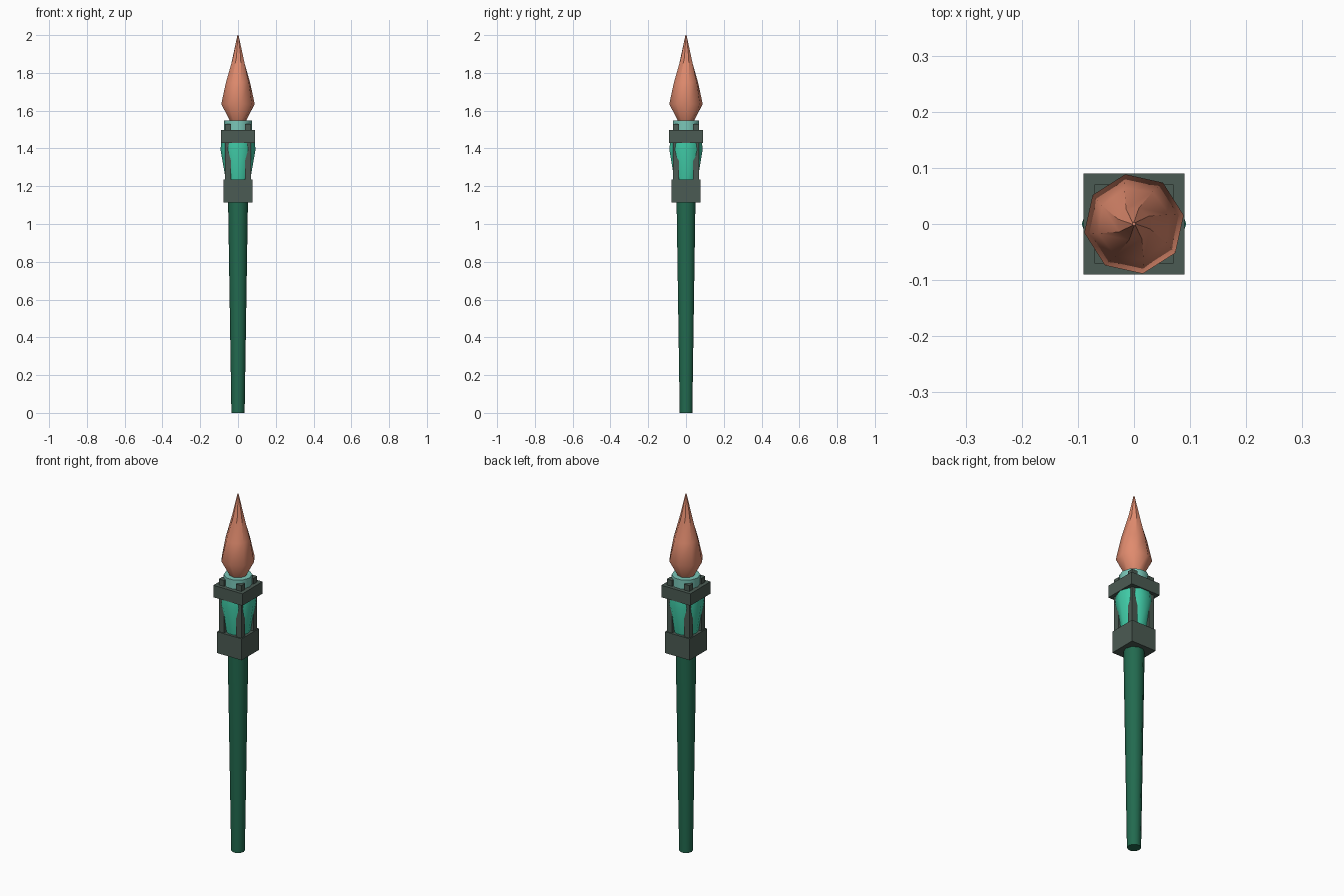
import bpy, bmesh, math

if "Cube" in bpy.data.objects:
    bpy.data.objects.remove(bpy.data.objects["Cube"])


def material(name, rgb):
    # sRGB 0-255 to linear flat colour
    m = bpy.data.materials.new(name)
    m.diffuse_color = [((c / 255 + 0.055) / 1.055) ** 2.4 for c in rgb] + [1]
    m.use_nodes = True
    m.node_tree.nodes["Principled BSDF"].inputs["Base Color"].default_value = m.diffuse_color
    return m


GREEN = material("dark green", (34, 106, 79))
GREY = material("dark grey", (75, 91, 83))
TEAL = material("teal", (64, 203, 167))
PALE = material("pale teal", (122, 198, 184))
ORANGE = material("flame orange", (224, 139, 110))


def finish(name, bm, mat):
    bmesh.ops.recalc_face_normals(bm, faces=bm.faces)
    me = bpy.data.meshes.new(name)
    bm.to_mesh(me)
    bm.free()
    me.materials.append(mat)
    ob = bpy.data.objects.new(name, me)
    bpy.context.collection.objects.link(ob)
    return ob


def lathe(name, profile, sides, mat, start=0.0, crease_from=None):
    """Stack of polygon rings; profile = (radius, z, twist in degrees)."""
    bm = bmesh.new()
    rings = []
    for r, z, twist in profile:
        a0 = math.radians(start + twist)
        rings.append([bm.verts.new((r * math.cos(a0 + math.tau * i / sides),
                                    r * math.sin(a0 + math.tau * i / sides), z))
                      for i in range(sides)])
    for lo, hi in zip(rings, rings[1:]):
        for i in range(sides):
            j = (i + 1) % sides
            bm.faces.new((lo[i], lo[j], hi[j], hi[i])).smooth = True
    for cap in (rings[0][::-1], rings[-1]):
        for e in bm.faces.new(cap).edges:
            e.smooth = False
    # sharp lengthwise ridges above a given height
    if crease_from is not None:
        for e in bm.edges:
            if min(v.co.z for v in e.verts) > crease_from and abs(e.verts[0].co.z - e.verts[1].co.z) > 0.01:
                e.smooth = False
    return finish(name, bm, mat)


def box(name, x, y, z0, z1, half, mat):
    bm = bmesh.new()
    bmesh.ops.create_cube(bm, size=1)
    for v in bm.verts:
        v.co = (x + v.co.x * 2 * half, y + v.co.y * 2 * half,
                (z0 + z1) / 2 + v.co.z * (z1 - z0))
    return finish(name, bm, mat)


# tapered handle
lathe("handle", [(0.035, 0, 0), (0.053, 1.15, 0)], 10, GREEN)

# square blocks clamping the cup
box("lower_block", 0, 0, 1.115, 1.235, 0.076, GREY)
box("upper_block", 0, 0, 1.43, 1.497, 0.09, GREY)

# four corner posts
for sx in (-1, 1):
    for sy in (-1, 1):
        box("corner_post", sx * 0.0535, sy * 0.0535, 1.2, 1.53, 0.0165, GREY)

# flared cup and collar
lathe("cup", [(0.062, 1.22, 0), (0.093, 1.395, 0), (0.085, 1.46, 0)], 10, TEAL)
lathe("collar", [(0.073, 1.46, 0), (0.073, 1.548, 0)], 10, PALE)

# twisted eight-sided flame
lathe("flame", [(0.037, 1.535, 0), (0.09, 1.635, 0), (0.066, 1.75, 5),
                (0.03, 1.88, 18), (0.003, 2.0, 40)], 8, ORANGE, 10, 1.7)
